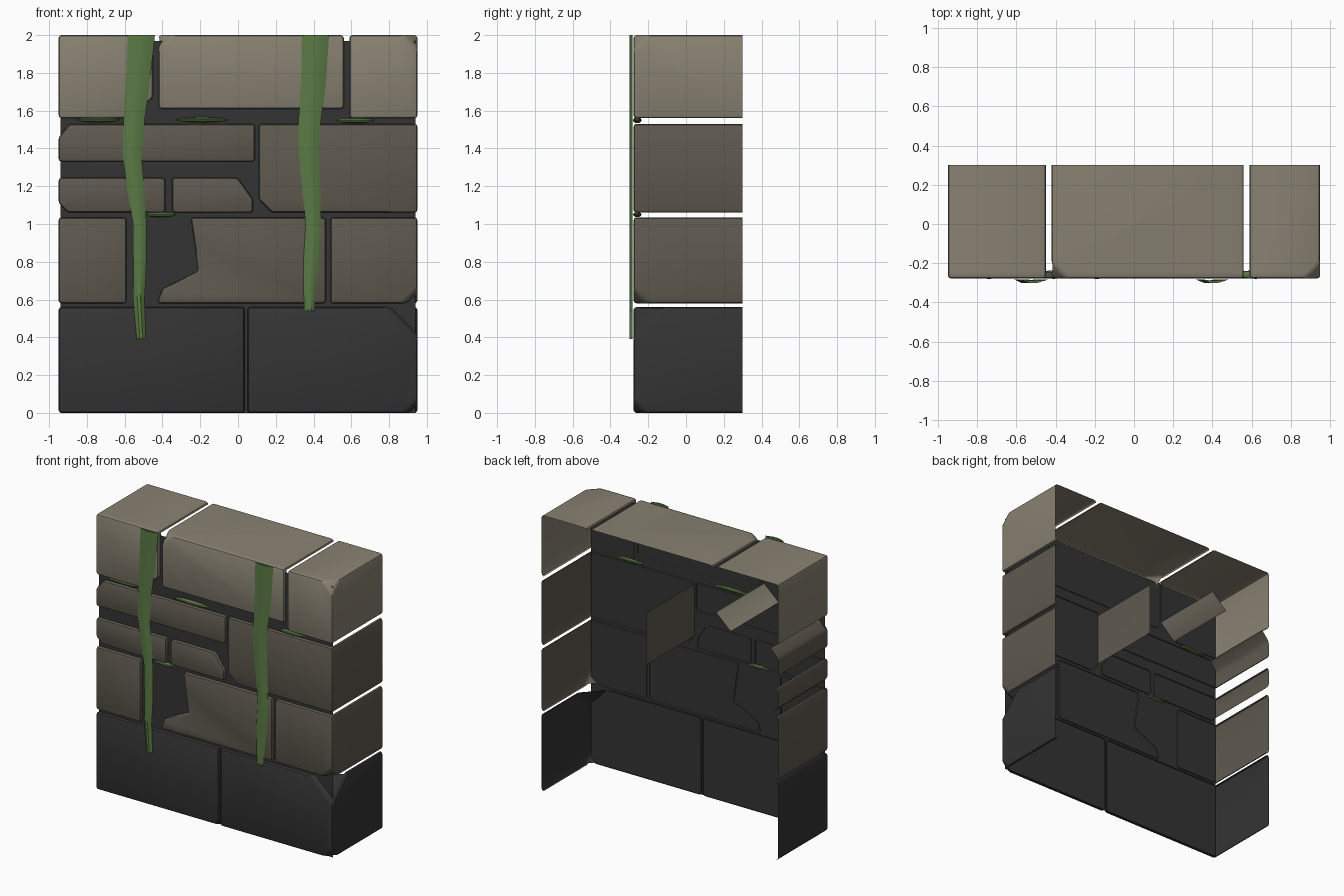
import bpy
import bmesh
from mathutils import Vector

cube = bpy.data.objects.get("Cube")
if cube:
    bpy.data.objects.remove(cube, do_unlink=True)

FRONT, BACK, MORTAR_Y = -0.278, 0.30, -0.252


def material(name, rgb):
    mat = bpy.data.materials.new(name)
    mat.use_nodes = True
    colour = tuple((c / 255) ** 2.2 for c in rgb) + (1,)
    mat.diffuse_color = colour
    mat.node_tree.nodes["Principled BSDF"].inputs["Base Color"].default_value = colour
    return mat


PALE = material("pale_stone", (136, 129, 114))
BROWN = material("brown_stone", (95, 90, 80))
DARK = material("charcoal_stone", (55, 55, 56))
MOSS = material("moss_green", (91, 121, 71))


def finish(name, bm, mat, smooth=True):
    mesh = bpy.data.meshes.new(name)
    bm.to_mesh(mesh)
    bm.free()
    mesh.materials.append(mat)
    obj = bpy.data.objects.new(name, mesh)
    bpy.context.collection.objects.link(obj)
    if smooth:
        bpy.ops.object.select_all(action='DESELECT')
        obj.select_set(True)
        bpy.context.view_layer.objects.active = obj
        bpy.ops.object.shade_smooth_by_angle(angle=0.6)
    return obj


def prism(outline):
    bm = bmesh.new()
    front = bm.faces.new([bm.verts.new((x, FRONT, z)) for x, z in outline])
    ext = bmesh.ops.extrude_face_region(bm, geom=[front], use_keep_orig=True)
    moved = [v for v in ext["geom"] if isinstance(v, bmesh.types.BMVert)]
    bmesh.ops.translate(bm, verts=moved, vec=(0, BACK - FRONT, 0))
    bmesh.ops.recalc_face_normals(bm, faces=bm.faces)
    return bm


def chip(bm, corner, size):
    """Slice off one front corner of a stone."""
    x, z = corner
    mid = bm.verts[:]
    cx = sum(v.co.x for v in mid) / len(mid)
    cz = sum(v.co.z for v in mid) / len(mid)
    normal = Vector((1 if x > cx else -1, -1, 1 if z > cz else -1)).normalized()
    point = Vector((x, FRONT, z)) - Vector((normal.x, 0, 0)).normalized() * size
    cut = bmesh.ops.bisect_plane(bm, geom=bm.verts[:] + bm.edges[:] + bm.faces[:],
                                 plane_co=point, plane_no=normal, clear_outer=True)
    edges = [e for e in cut["geom_cut"] if isinstance(e, bmesh.types.BMEdge)]
    bmesh.ops.holes_fill(bm, edges=edges)
    bmesh.ops.recalc_face_normals(bm, faces=bm.faces)


def stone(name, outline, mat, chips=(), keep_inner=None):
    """Hollow stone: worn front plus only its outward and top faces."""
    bm = prism(outline)
    for corner, size in chips:
        chip(bm, corner, size)
    worn = [e for e in bm.edges if min(v.co.y for v in e.verts) < BACK - 0.01]
    bmesh.ops.bevel(bm, geom=worn, offset=0.016, segments=2, profile=0.5,
                    affect='EDGES', clamp_overlap=True)
    rim = MORTAR_Y + 0.008
    bmesh.ops.bisect_plane(bm, geom=bm.verts[:] + bm.edges[:] + bm.faces[:],
                           plane_co=(0, rim, 0), plane_no=(0, 1, 0))
    bm.normal_update()
    gone = []
    for f in bm.faces:
        c, n = f.calc_center_median(), f.normal
        outer = abs(c.x) > 0.86 and n.x * c.x > 0.28 and n.y < 0.9
        top = c.z > 1.9 and n.z > 0.28
        inner = keep_inner and n.dot(Vector(keep_inner).normalized()) > 0.95
        if not (c.y < rim or outer or top or inner):
            gone.append(f)
    bmesh.ops.delete(bm, geom=gone, context='FACES')
    return finish(name, bm, mat)


def box(x0, x1, z0, z1):
    return [(x0, z0), (x1, z0), (x1, z1), (x0, z1)]


W = 0.95

# Top course
stone("top_stone_right", [(-W, 1.56), (-0.57, 1.56), (-0.45, 1.67), (-0.45, 2), (-W, 2)],
      PALE, keep_inner=(0.11, 0, -0.12))
stone("top_stone_middle", box(-0.42, 0.56, 1.61, 2), PALE, [((-0.42, 2), 0.08)])
stone("top_stone_left", box(0.59, W, 1.56, 2), PALE, [((W, 2), 0.08)])

# Second course
stone("thin_stone", [(-W, 1.33), (0.09, 1.33), (0.09, 1.53), (-0.89, 1.53), (-W, 1.46)], BROWN)
stone("small_stone_right", [(-W, 1.11), (-0.9, 1.06), (-0.385, 1.06), (-0.385, 1.245),
                            (-W, 1.245)], BROWN)
stone("small_stone_middle", [(-0.35, 1.06), (0.08, 1.06), (0.08, 1.13), (0, 1.245),
                             (-0.35, 1.245)], BROWN)
stone("wide_stone_left", [(0.18, 1.06), (W, 1.06), (W, 1.53), (0.11, 1.53), (0.11, 1.13)],
      BROWN, keep_inner=(-1, 0, 0))

# Third course, the middle stone broken on one end
stone("third_stone_right", box(-W, -0.59, 0.58, 1.035), BROWN)
stone("broken_stone", [(-0.43, 0.58), (0.465, 0.58), (0.465, 1.035), (-0.25, 1.035),
                       (-0.23, 0.9), (-0.21, 0.75), (-0.4, 0.66)], BROWN)
stone("third_stone_left", box(0.49, W, 0.58, 1.035), BROWN, [((W, 0.58), 0.08)])

# Base course
stone("base_stone_right", box(-W, 0.035, 0, 0.56), DARK)
stone("base_stone_left", box(0.05, W, 0, 0.56), DARK, [((W, 0.56), 0.17), ((W, 0), 0.07)])

# Mortar sheet behind the stone fronts
bm = bmesh.new()
bm.faces.new([bm.verts.new((x, MORTAR_Y, z)) for x, z in box(-0.94, 0.94, 0, 1.97)])
finish("mortar_sheet", bm, DARK, smooth=False)


def vine(name, path):
    """Tapering hanging strand; path holds centre x, height and half width."""
    bm = bmesh.new()
    rings = []
    for x, z, half in path:
        section = [(-half, -0.284), (-half * 0.3, -0.3), (half * 0.3, -0.3),
                   (half, -0.284), (0, -0.29)]
        rings.append([bm.verts.new((x + dx, y, z)) for dx, y in section])
    for a, b in zip(rings, rings[1:]):
        for i in range(5):
            j = (i + 1) % 5
            bm.faces.new((a[i], a[j], b[j], b[i]))
    bm.faces.new(rings[0])
    bm.faces.new(rings[-1])
    bmesh.ops.recalc_face_normals(bm, faces=bm.faces)
    finish(name, bm, MOSS)


vine("vine_right", [(-0.512, 2, 0.072), (-0.53, 1.75, 0.064), (-0.55, 1.55, 0.056),
                    (-0.56, 1.35, 0.05), (-0.545, 1.22, 0.047), (-0.52, 1.0, 0.036),
                    (-0.52, 0.75, 0.034), (-0.525, 0.6, 0.03), (-0.512, 0.39, 0.024)])
vine("vine_left", [(0.41, 2, 0.072), (0.4, 1.75, 0.066), (0.375, 1.5, 0.058),
                   (0.375, 1.38, 0.055), (0.39, 1.15, 0.047), (0.4, 1.0, 0.042),
                   (0.39, 0.8, 0.044), (0.38, 0.65, 0.033), (0.378, 0.54, 0.027)])

# Moss tufts along the joints
for i, (x, z, half) in enumerate([(-0.74, 1.552, 0.12), (-0.19, 1.552, 0.145),
                                  (0.62, 1.548, 0.105), (-0.41, 1.05, 0.085)]):
    bm = bmesh.new()
    bmesh.ops.create_uvsphere(bm, u_segments=10, v_segments=6, radius=1)
    bmesh.ops.scale(bm, vec=(half, 0.022, 0.014), verts=bm.verts)
    bmesh.ops.translate(bm, vec=(x, -0.258, z), verts=bm.verts)
    finish("moss_tuft_%d" % (i + 1), bm, MOSS)
